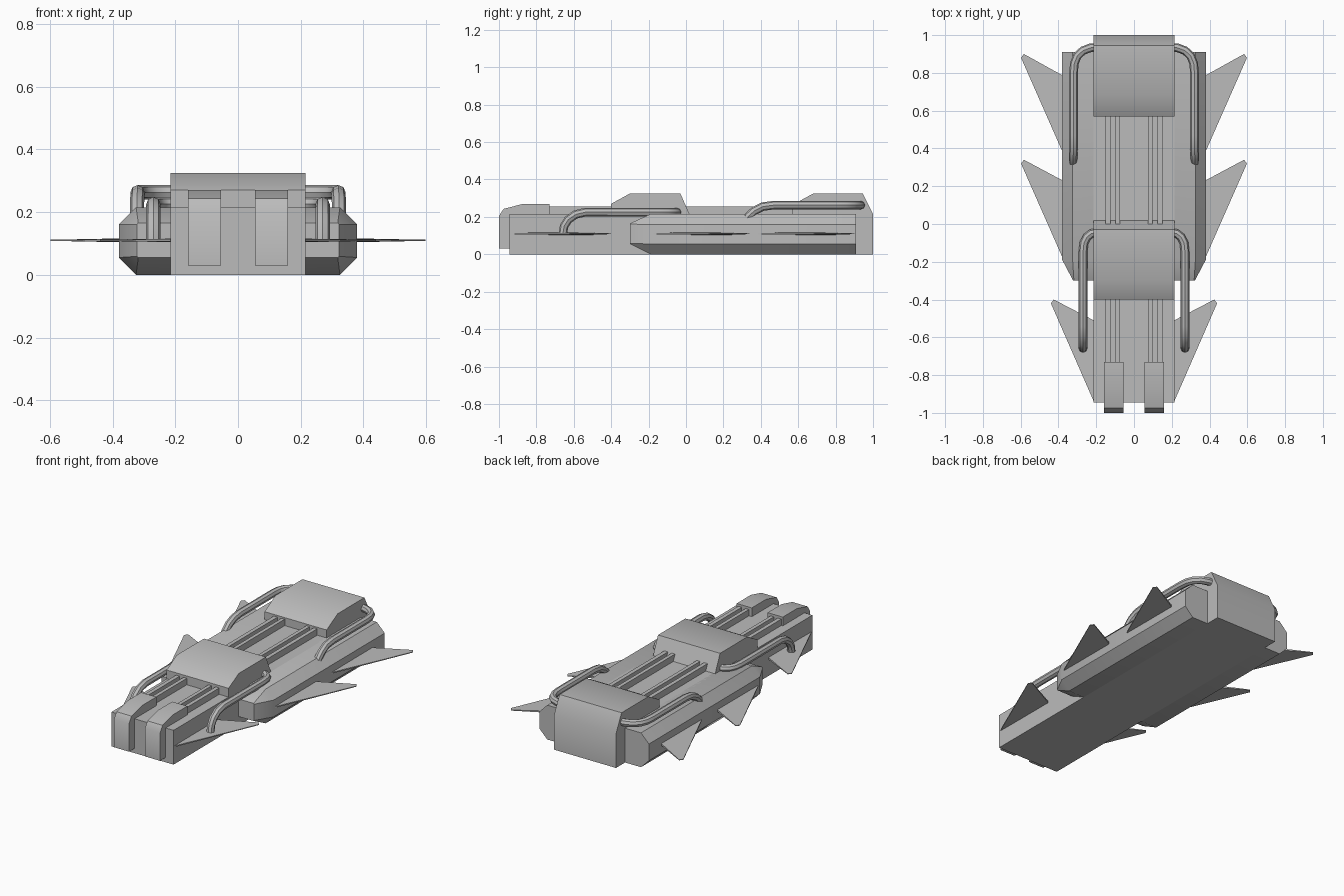
import bpy, bmesh
from mathutils import Vector

cube = bpy.data.objects.get("Cube")
if cube:
    bpy.data.objects.remove(cube, do_unlink=True)

grey = bpy.data.materials.new("hull grey")
grey.use_nodes = True
grey.diffuse_color = (0.5, 0.5, 0.5, 1)
for node in grey.node_tree.nodes:
    if node.type == 'BSDF_PRINCIPLED':
        node.inputs["Base Color"].default_value = (0.5, 0.5, 0.5, 1)

parts = []
SIDES = (("left", 1), ("right", -1))


def loft(name, rings):
    """Closed solid through rings that share the same point count."""
    bm = bmesh.new()
    loops = [[bm.verts.new(p) for p in ring] for ring in rings]
    n = len(loops[0])
    for a, b in zip(loops, loops[1:]):
        for i in range(n):
            j = (i + 1) % n
            bm.faces.new((a[i], a[j], b[j], b[i]))
    bm.faces.new(loops[0])
    bm.faces.new(loops[-1])
    bmesh.ops.recalc_face_normals(bm, faces=bm.faces)
    mesh = bpy.data.meshes.new(name)
    bm.to_mesh(mesh)
    bm.free()
    mesh.materials.append(grey)
    obj = bpy.data.objects.new(name, mesh)
    bpy.context.collection.objects.link(obj)
    parts.append(obj)
    return obj


def side_profile(name, x0, x1, profile):
    """Extrude a (y, z) outline across x."""
    return loft(name, [[(x, y, z) for y, z in profile] for x in (x0, x1)])


def pipe(name, points, radius):
    curve = bpy.data.curves.new(name, 'CURVE')
    curve.dimensions = '3D'
    curve.bevel_depth = radius
    curve.bevel_resolution = 2
    curve.use_fill_caps = True
    spline = curve.splines.new('POLY')
    spline.points.add(len(points) - 1)
    for sp, p in zip(spline.points, points):
        sp.co = (*p, 1)
    curve.materials.append(grey)
    obj = bpy.data.objects.new(name, curve)
    bpy.context.collection.objects.link(obj)
    bpy.ops.object.select_all(action='DESELECT')
    obj.select_set(True)
    bpy.context.view_layer.objects.active = obj
    bpy.ops.object.convert(target='MESH')
    parts.append(bpy.context.view_layer.objects.active)


# Central hull and its two raised hoods
W = 0.215
side_profile("hull", -W, W, [(-0.945, 0), (0.9, 0), (0.9, 0.215), (-0.945, 0.215)])
side_profile("front_hood", -W, W, [(-0.4, 0.2), (-0.4, 0.27), (-0.3, 0.325),
                                   (-0.03, 0.325), (0.025, 0.2)])
side_profile("rear_hood", -W, W, [(0.57, 0.2), (0.57, 0.265), (0.68, 0.325), (0.945, 0.325),
                                  (1, 0.215), (1, 0), (0.9, 0), (0.9, 0.2)])

# Side pod cross-section, chamfered on the outer edges
def pod_ring(y, outer, chamfer, low, high):
    c = outer - chamfer
    return [(0.2, y, low), (c, y, low), (outer, y, low + chamfer),
            (outer, y, high - chamfer), (c, y, high), (0.2, y, high)]


# Flat fin: thick at the root, thin at the blunt tip
def fin(name, s, root_x, back, tip, front):
    outline = [(root_x - 0.05, back - 0.025, 0.007), (tip[0] - 0.015, tip[1], 0.002),
               (tip[0], tip[1] - 0.02, 0.002), (root_x, front, 0.004),
               (root_x - 0.05, front, 0.006)]
    loft(name, [[(s * x, y, 0.11 + k * t) for x, y, t in outline] for k in (-1, 1)])


for side, s in SIDES:
    rings = [pod_ring(-0.3, 0.322, 0.004, 0.055, 0.165),
             pod_ring(-0.19, 0.38, 0.055, 0, 0.215),
             pod_ring(0.91, 0.38, 0.055, 0, 0.215)]
    loft(side + "_pod", [[(s * x, y, z) for x, y, z in r] for r in rings])

    fin(side + "_rear_fin", s, 0.38, 0.785, (0.598, 0.9), 0.385)
    fin(side + "_middle_fin", s, 0.38, 0.23, (0.598, 0.34), -0.175)
    fin(side + "_front_fin", s, W, -0.51, (0.44, -0.4), -0.935)

    # Nose block wrapping over the front edge
    side_profile(side + "_nose_block", s * 0.055, s * 0.16,
                 [(-1, 0.03), (-1, 0.205), (-0.975, 0.243), (-0.87, 0.27), (-0.73, 0.27),
                  (-0.73, 0.2), (-0.93, 0.2), (-0.93, 0.03)])

    # Paired rails running between the hoods
    for label, a, b in (("inner", 0.075, 0.098), ("outer", 0.125, 0.15)):
        for zone, y0, y1 in (("front", -0.75, -0.38), ("rear", 0.0, 0.6)):
            side_profile(f"{side}_{zone}_{label}_rail", s * a, s * b,
                         [(y0, 0.205), (y1, 0.205), (y1, 0.255), (y0, 0.255)])

    # Exhaust pipes curving out of each hood and down
    rear = [(0.19, 0.935, 0.263), (0.23, 0.933, 0.263), (0.27, 0.918, 0.263),
            (0.3, 0.89, 0.263), (0.316, 0.85, 0.263), (0.32, 0.8, 0.263),
            (0.32, 0.47, 0.263), (0.32, 0.41, 0.255), (0.322, 0.365, 0.232),
            (0.322, 0.335, 0.205), (0.322, 0.32, 0.18)]
    front = [(0.19, -0.045, 0.225), (0.225, -0.05, 0.225), (0.25, -0.07, 0.225),
             (0.265, -0.1, 0.225), (0.27, -0.15, 0.225), (0.27, -0.54, 0.225),
             (0.27, -0.59, 0.213), (0.27, -0.63, 0.185), (0.27, -0.652, 0.15),
             (0.27, -0.658, 0.11)]
    for name, path in (("rear", rear), ("front", front)):
        pipe(f"{side}_{name}_pipe", [Vector((s * x, y, z)) for x, y, z in path], 0.023)

# Smooth shading that keeps hard edges
bpy.ops.object.select_all(action='DESELECT')
for obj in parts:
    obj.select_set(True)
bpy.context.view_layer.objects.active = parts[0]
bpy.ops.object.shade_smooth_by_angle(angle=0.6)
